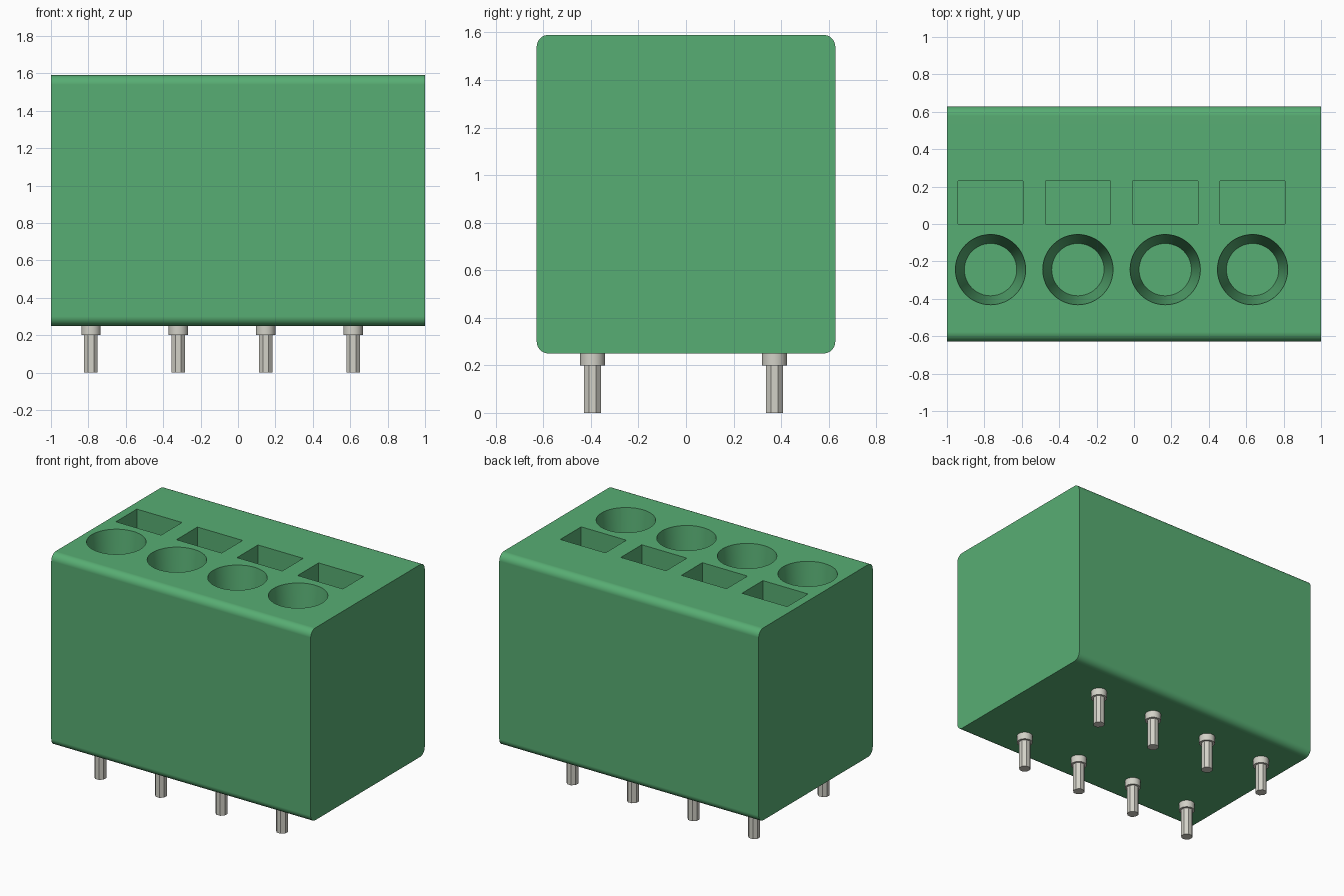
import bpy, bmesh, math
from mathutils import Matrix

cube = bpy.data.objects.get("Cube")
if cube:
    bpy.data.objects.remove(cube, do_unlink=True)

PITCH, COUNT = 0.467, 4
HALF_X, Y0, Y1, Z0, Z1, RADIUS = 1.0, -0.628, 0.628, 0.25, 1.59, 0.05
HOLE_X, PIN_X = -0.767, -0.786      # first hole and first pin in each row
HOLE_DEPTH = 0.5


def material(name, colour, metallic=0.0):
    m = bpy.data.materials.new(name)
    m.use_nodes = True
    m.diffuse_color = (*colour, 1)
    bsdf = m.node_tree.nodes["Principled BSDF"]
    bsdf.inputs["Base Color"].default_value = (*colour, 1)
    bsdf.inputs["Roughness"].default_value = 0.5
    return m


green = material("green plastic", (0.097, 0.42, 0.172))
metal = material("pin metal", (0.645, 0.638, 0.571))


def make_object(name, bm, mat):
    bmesh.ops.recalc_face_normals(bm, faces=bm.faces)
    mesh = bpy.data.meshes.new(name)
    bm.to_mesh(mesh)
    bm.free()
    mesh.materials.append(mat)
    ob = bpy.data.objects.new(name, mesh)
    bpy.context.collection.objects.link(ob)
    return ob


def smooth(ob, degrees=30):
    ob.data.shade_smooth()
    ob.data.set_sharp_from_angle(angle=math.radians(degrees))


def add_cone(bm, x, y, z0, z1, r0, r1, sides, turn=0.0):
    place = Matrix.Translation((x, y, (z0 + z1) / 2)) @ Matrix.Rotation(turn, 4, 'Z')
    bmesh.ops.create_cone(bm, cap_ends=True, segments=sides, radius1=r0, radius2=r1,
                          depth=z1 - z0, matrix=place)


def add_box(bm, x0, x1, y0, y1, z0, z1):
    place = Matrix.Translation(((x0 + x1) / 2, (y0 + y1) / 2, (z0 + z1) / 2))
    bmesh.ops.create_cube(bm, size=1,
                          matrix=place @ Matrix.Diagonal((x1 - x0, y1 - y0, z1 - z0, 1)))


# Housing: rounded rectangle profile extruded along x
bm = bmesh.new()
STEPS = 8
corners = [(Y1, Z1, -1, -1), (Y0, Z1, 1, -1), (Y0, Z0, 1, 1), (Y1, Z0, -1, 1)]
ring = []
for q, (y, z, sy, sz) in enumerate(corners):
    for i in range(STEPS + 1):
        a = math.pi / 2 * (q + i / STEPS)
        ring.append(bm.verts.new((-HALF_X, y + sy * RADIUS + RADIUS * math.cos(a),
                                  z + sz * RADIUS + RADIUS * math.sin(a))))
cap = bm.faces.new(ring)
out = bmesh.ops.extrude_face_region(bm, geom=[cap], use_keep_orig=True)
moved = [v for v in out["geom"] if isinstance(v, bmesh.types.BMVert)]
bmesh.ops.translate(bm, vec=(2 * HALF_X, 0, 0), verts=moved)
housing = make_object("housing", bm, green)

# Cutter: tapered round wire holes and rectangular release slots
bm = bmesh.new()
OVER = 0.02
r_top, r_bottom = 0.188, 0.14
r_over = r_top + (r_top - r_bottom) * OVER / HOLE_DEPTH
for i in range(COUNT):
    x = HOLE_X + i * PITCH
    add_cone(bm, x, -0.244, Z1 - HOLE_DEPTH, Z1 + OVER, r_bottom, r_over, 48)
    add_box(bm, x - 0.174, x + 0.174, 0.0, 0.23, Z1 - HOLE_DEPTH, Z1 + OVER)
cutter = make_object("hole_cutter", bm, green)
cutter.hide_render = True

# Cut the holes and bake the result, then drop the cutter
cut = housing.modifiers.new("holes", 'BOOLEAN')
cut.operation = 'DIFFERENCE'
cut.solver = 'EXACT'
cut.object = cutter
bpy.context.view_layer.update()
depsgraph = bpy.context.evaluated_depsgraph_get()
baked = bpy.data.meshes.new_from_object(housing.evaluated_get(depsgraph))
housing.modifiers.clear()
housing.data = baked
bpy.data.objects.remove(cutter, do_unlink=True)
smooth(housing)
weighted = housing.modifiers.new("even shading", 'WEIGHTED_NORMAL')
weighted.keep_sharp = True

# Solder pins: octagonal pin below a round collar, two rows
for row, y in (("front", -0.393), ("back", 0.372)):
    for i in range(COUNT):
        x = PIN_X + i * PITCH
        bm = bmesh.new()
        add_cone(bm, x, y, 0.0, 0.21, 0.039, 0.039, 8, math.pi / 8)
        make_object(f"{row}_pin_{i + 1}", bm, metal)
        bm = bmesh.new()
        add_cone(bm, x, y, 0.2, 0.26, 0.052, 0.052, 32)
        smooth(make_object(f"{row}_pin_collar_{i + 1}", bm, metal))
